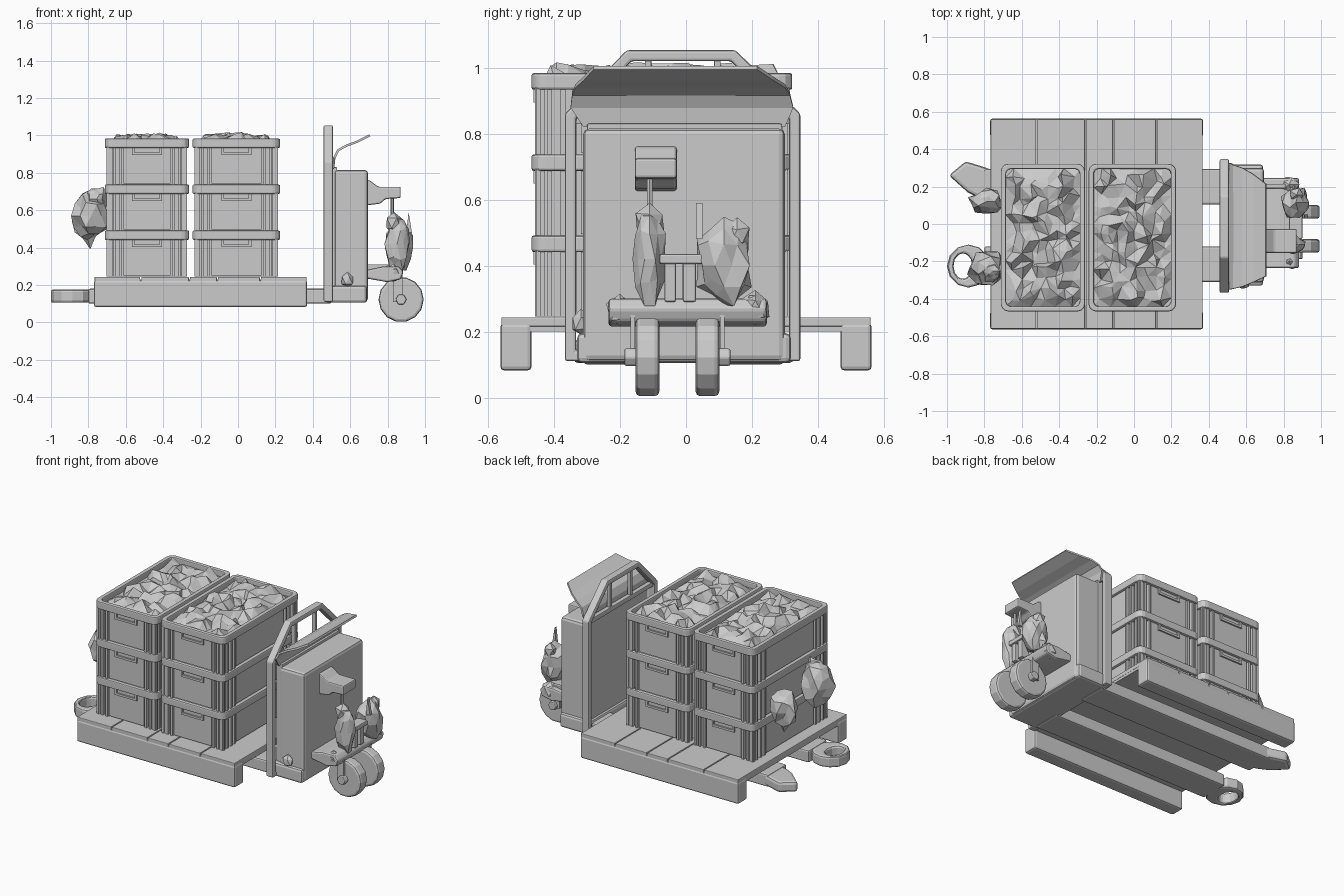
import bpy, bmesh, math, random
from mathutils import Vector, noise

if "Cube" in bpy.data.objects:
    bpy.data.objects.remove(bpy.data.objects["Cube"])

random.seed(4)


def finish(name, bm, bevel=0.0):
    bmesh.ops.recalc_face_normals(bm, faces=bm.faces)
    me = bpy.data.meshes.new(name)
    bm.to_mesh(me)
    bm.free()
    ob = bpy.data.objects.new(name, me)
    bpy.context.collection.objects.link(ob)
    if bevel:
        m = ob.modifiers.new("Bevel", 'BEVEL')
        m.width, m.segments, m.limit_method = bevel, 2, 'ANGLE'
    return ob


def add_box(bm, x0, x1, y0, y1, z0, z1):
    vs = bmesh.ops.create_cube(bm, size=1)["verts"]
    for v in vs:
        v.co = ((x0 + x1) / 2 + v.co.x * (x1 - x0),
                (y0 + y1) / 2 + v.co.y * (y1 - y0),
                (z0 + z1) / 2 + v.co.z * (z1 - z0))


def boxes(name, items, bevel=0.0):
    bm = bmesh.new()
    for b in items:
        add_box(bm, *b)
    return finish(name, bm, bevel)


def place(axis, p, h):
    return {'x': (h, p[0], p[1]), 'y': (p[0], h, p[1]), 'z': (p[0], p[1], h)}[axis]


def prism(name, axis, outline, a, b, bevel=0.0):
    bm = bmesh.new()
    lo, hi = [[bm.verts.new(place(axis, p, h)) for p in outline] for h in (a, b)]
    n = len(outline)
    bm.faces.new(lo)
    bm.faces.new(hi)
    for i in range(n):
        j = (i + 1) % n
        bm.faces.new((lo[i], lo[j], hi[j], hi[i]))
    return finish(name, bm, bevel)


def ring(name, axis, outer, inner, a, b, bevel=0.0):
    bm = bmesh.new()
    loops = [[bm.verts.new(place(axis, p, h)) for p in o]
             for o, h in ((outer, a), (outer, b), (inner, b), (inner, a))]
    n = len(outer)
    for k in range(4):
        for i in range(n):
            j = (i + 1) % n
            p, q = loops[k], loops[(k + 1) % 4]
            bm.faces.new((p[i], p[j], q[j], q[i]))
    return finish(name, bm, bevel)


def round_rect(x0, x1, y0, y1, r, seg=3):
    pts = []
    for cx, cy, s in ((x1 - r, y1 - r, 0), (x0 + r, y1 - r, 1), (x0 + r, y0 + r, 2), (x1 - r, y0 + r, 3)):
        for i in range(seg + 1):
            t = (s + i / seg) * math.pi / 2
            pts.append((cx + r * math.cos(t), cy + r * math.sin(t)))
    return pts


def lump(name, c, size, rough=0.25, sub=2):
    # Faceted crumpled shape
    bm = bmesh.new()
    bmesh.ops.create_icosphere(bm, subdivisions=sub, radius=1)
    for v in bm.verts:
        k = 1 + random.uniform(-rough, rough)
        v.co = Vector(c) + Vector([v.co[i] * k * size[i] for i in range(3)])
    return finish(name, bm)


def cyl(name, axis, c, r, a, b, n=12, bevel=0.0):
    pts = [(c[0] + r * math.cos(2 * math.pi * i / n), c[1] + r * math.sin(2 * math.pi * i / n)) for i in range(n)]
    return prism(name, axis, pts, a, b, bevel)


# Pallet: planks over a thin deck, with two side runners
cuts = [-0.77, -0.52, -0.26, -0.11, 0.12, 0.37]
boxes("pallet_planks", [(a + 0.003, b - 0.003, -0.56, 0.56, 0.215, 0.243) for a, b in zip(cuts, cuts[1:])], 0.004)
boxes("pallet_deck", [(-0.765, 0.365, -0.555, 0.555, 0.2, 0.23)])
for s in (-1, 1):
    y0, y1 = sorted((s * 0.468, s * 0.563))
    boxes("pallet_runner", [(-0.77, 0.37, y0, y1, 0.082, 0.225)], 0.012)

# Forks and their tips
for y in (-0.215, 0.2):
    boxes("fork", [(-0.8, 0.5, y - 0.095, y + 0.095, 0.1, 0.18)], 0.01)
arc = [(math.cos(t * math.pi / 6), math.sin(t * math.pi / 6)) for t in range(12)]
ring("fork_tip_loop", 'z', [(-0.885 + 0.115 * c, -0.225 + 0.115 * s) for c, s in arc],
     [(-0.915 + 0.05 * c, -0.225 + 0.07 * s) for c, s in arc], 0.105, 0.175, 0.015)
prism("fork_tip", 'z', [(-0.99, 0.26), (-0.9, 0.335), (-0.82, 0.31), (-0.76, 0.29), (-0.76, 0.12),
                        (-0.83, 0.14), (-0.89, 0.17)], 0.105, 0.175, 0.018)

# Crates: two columns of three
Y0, Y1, BASE, STEP = -0.468, 0.322, 0.245, 0.246
for x0, x1 in ((-0.712, -0.262), (-0.243, 0.225)):
    cx = (x0 + x1) / 2
    for lv in range(3):
        z0 = BASE + lv * STEP
        z1 = z0 + STEP
        d = 0.03
        prism("crate_body", 'z', round_rect(x0 + d, x1 - d, Y0 + d, Y1 - d, 0.02), z0, z1 - 0.05)
        ring("crate_rim", 'z', round_rect(x0, x1, Y0, Y1, 0.04),
             round_rect(x0 + 0.028, x1 - 0.028, Y0 + 0.028, Y1 - 0.028, 0.025), z1 - 0.05, z1, 0.008)
        ribs = []
        # Vertical ribs near the corners, raised panels, and handles
        for sx in (-1, 1):
            ex = x0 if sx < 0 else x1
            for o in (0.022, 0.052, 0.085):
                a = ex - sx * o
                ribs += [(a - 0.007, a + 0.007, Y0 + 0.01, Y0 + 0.04, z0, z1 - 0.045),
                         (a - 0.007, a + 0.007, Y1 - 0.04, Y1 - 0.01, z0, z1 - 0.045)]
            xa, xb = sorted((ex - sx * 0.01, ex - sx * 0.04))
            for o in (0.022, 0.055, 0.095, 0.13):
                for yy in (Y0 + o, Y1 - o):
                    ribs.append((xa, xb, yy - 0.007, yy + 0.007, z0, z1 - 0.045))
            xa, xb = sorted((ex - sx * 0.016, ex - sx * 0.04))
            ribs.append((xa, xb, Y0 + 0.15, Y1 - 0.15, z0 + 0.005, z1 - 0.045))
        for yo, yi in ((Y0, Y0 + 0.04), (Y1, Y1 - 0.04)):
            s = 1 if yi > yo else -1
            pa, pb = sorted((yo + s * 0.016, yi))
            ribs.append((x0 + 0.1, x1 - 0.1, pa, pb, z0 + 0.005, z1 - 0.045))
            pa, pb = sorted((yo + s * 0.006, yi))
            ribs += [(cx - 0.075, cx + 0.075, pa, pb, z1 - 0.088, z1 - 0.074),
                     (cx - 0.08, cx - 0.066, pa, pb, z1 - 0.088, z1 - 0.04),
                     (cx + 0.066, cx + 0.08, pa, pb, z1 - 0.088, z1 - 0.04)]
        boxes("crate_ribs", ribs)
    # Rough heaped load in the top crate
    bm = bmesh.new()
    bmesh.ops.create_grid(bm, x_segments=9, y_segments=15, size=0.5)
    for v in bm.verts:
        edge = max(abs(v.co.x), abs(v.co.y)) > 0.49
        u, w = v.co.x, v.co.y
        if not edge:
            u += random.uniform(-0.04, 0.04)
            w += random.uniform(-0.025, 0.025)
        h = 0.945 if edge else 0.968 + random.uniform(-0.03, 0.035) + 0.018 * (1 - 2 * abs(u))
        v.co = (cx + u * (x1 - x0 - 0.05), (Y0 + Y1) / 2 + w * (Y1 - Y0 - 0.05), h)
    bmesh.ops.triangulate(bm, faces=bm.faces)
    finish("crate_load", bm)

# Crumpled bundles hanging on the end of the stack
lump("hanging_bundle", (-0.785, -0.235, 0.57), (0.1, 0.1, 0.125))
lump("hanging_bundle_top", (-0.755, -0.25, 0.66), (0.055, 0.06, 0.06))
lump("hanging_bundle", (-0.79, 0.12, 0.54), (0.085, 0.06, 0.12))

# Truck body and base skirt
boxes("truck_body", [(0.515, 0.695, -0.312, 0.3, 0.11, 0.815)], 0.018)
boxes("truck_skirt", [(0.47, 0.69, -0.33, 0.318, 0.105, 0.195)], 0.015)
boxes("truck_back_panel", [(0.485, 0.53, -0.3, 0.29, 0.13, 0.83)], 0.004)
lump("side_knob", (0.585, -0.318, 0.225), (0.035, 0.03, 0.04), 0.15, 1)

# Guard hoop with bars
ring("guard_hoop", 'x',
     [(-0.367, 0.11), (-0.367, 0.86), (-0.18, 1.053), (0.15, 1.053), (0.347, 0.86), (0.347, 0.11)],
     [(-0.333, 0.14), (-0.333, 0.845), (-0.165, 1.02), (0.135, 1.02), (0.313, 0.845), (0.313, 0.14)],
     0.458, 0.508, 0.008)
boxes("guard_bars", [(0.47, 0.5, -0.34, 0.32, 0.83, 0.86), (0.472, 0.498, -0.125, -0.105, 0.85, 1.03),
                     (0.472, 0.498, 0.085, 0.105, 0.85, 1.03)], 0.004)

# Curved shield above the body
bm = bmesh.new()
prof = [(0.508, 0.82, -0.31, 0.3), (0.515, 0.88, -0.35, 0.325), (0.535, 0.92, -0.345, 0.315),
        (0.58, 0.945, -0.335, 0.3), (0.64, 0.967, -0.31, 0.265), (0.705, 1.0, -0.28, 0.215)]
rows = [[bm.verts.new((x, a + (b - a) * i / 4, z)) for i in range(5)] for x, z, a, b in prof]
for p, q in zip(rows, rows[1:]):
    for i in range(4):
        bm.faces.new((p[i], p[i + 1], q[i + 1], q[i]))
sh = finish("curved_shield", bm)
m = sh.modifiers.new("Thickness", 'SOLIDIFY')
m.thickness, m.offset = 0.012, 0

# Upper arm, axle platform and side rails
prism("upper_arm", 'y', [(0.685, 0.765), (0.71, 0.755), (0.75, 0.725), (0.87, 0.725), (0.87, 0.665),
                         (0.79, 0.66), (0.76, 0.635), (0.685, 0.625)], -0.155, -0.028, 0.008)
prism("axle_platform", 'y', [(0.685, 0.28), (0.78, 0.3), (0.86, 0.3), (0.885, 0.27), (0.87, 0.23),
                             (0.8, 0.215), (0.685, 0.235)], -0.235, 0.245, 0.01)
lump("platform_end", (0.83, -0.2, 0.26), (0.055, 0.045, 0.05), 0.2, 1)
lump("platform_end", (0.83, 0.21, 0.27), (0.055, 0.045, 0.05), 0.2, 1)

# Wheels with hubs
for y, s in ((-0.117, -1), (0.065, 1)):
    cyl("wheel", 'y', (0.872, 0.122), 0.121, y - 0.036, y + 0.036, 14, 0.014)
    a, b = sorted((y, y + s * 0.07))
    cyl("wheel_hub", 'y', (0.872, 0.122), 0.03, a, b, 6, 0.006)
    boxes("wheel_support", [(0.83, 0.88, y + s * 0.038, y + s * 0.052, 0.11, 0.25)])

# Drive mechanism: spring column, motor lump and thin rod
lump("spring_column", (0.85, -0.11, 0.42), (0.065, 0.05, 0.15), 0.16)
lump("spring_top", (0.835, -0.11, 0.53), (0.05, 0.048, 0.06), 0.12, 1)
cyl("thin_rod", 'z', (0.825, -0.11), 0.01, 0.55, 0.69, 6)
lump("motor_lump", (0.865, 0.115, 0.4), (0.07, 0.085, 0.125), 0.22)
lump("motor_top", (0.87, 0.155, 0.49), (0.045, 0.04, 0.05), 0.2, 1)
boxes("link_bar", [(0.83, 0.9, -0.08, 0.06, 0.405, 0.435), (0.83, 0.89, -0.065, -0.03, 0.29, 0.41),
                   (0.83, 0.89, -0.01, 0.03, 0.29, 0.41)], 0.006)
boxes("motor_stay", [(0.69, 0.86, 0.19, 0.215, 0.28, 0.31)], 0.004)
prism("spike", 'y', [(0.9, 0.48), (0.93, 0.48), (0.912, 0.59)], 0.03, 0.05)
